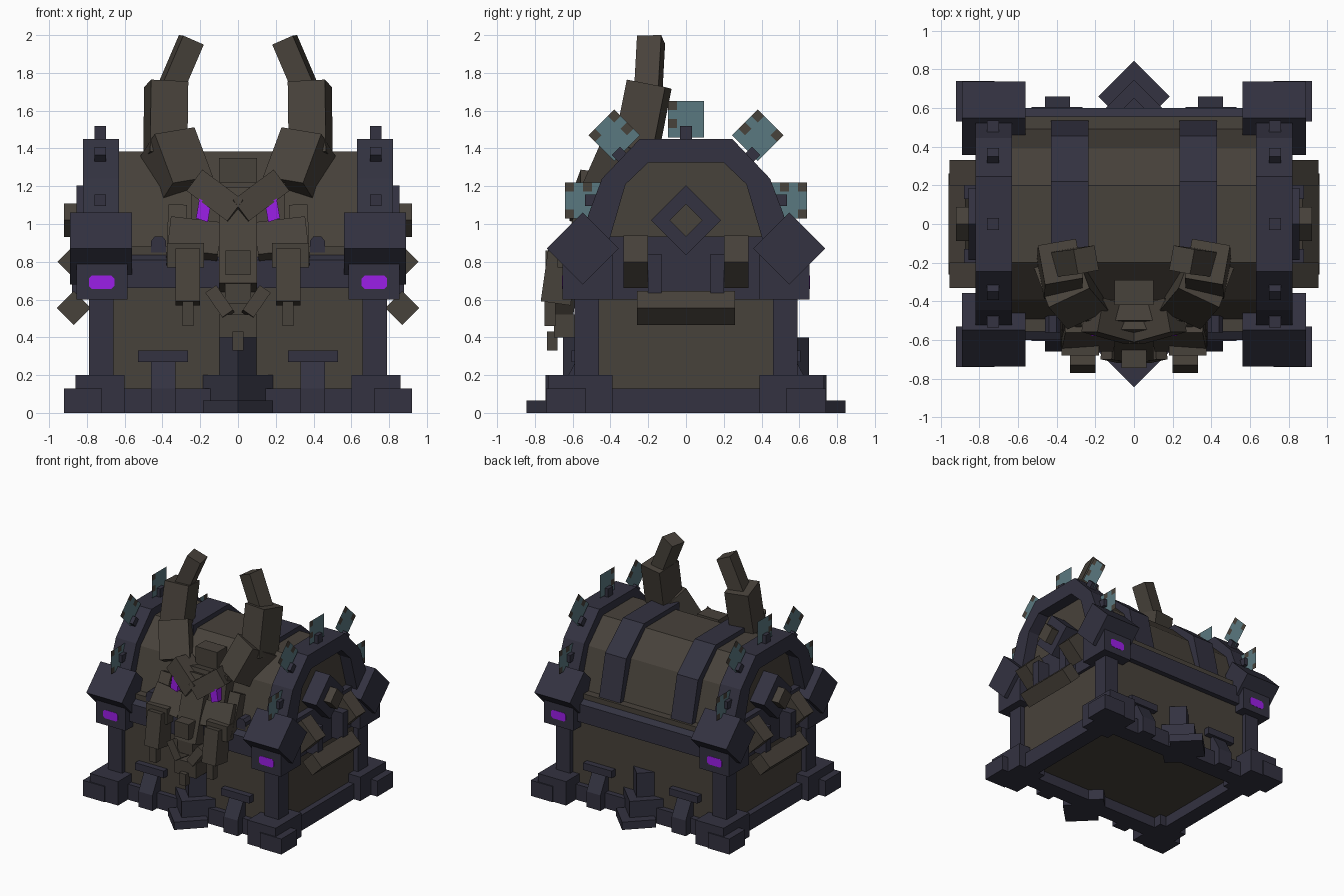
import bpy, bmesh, math
from mathutils import Matrix, Vector

old = bpy.data.objects.get("Cube")
if old:
    bpy.data.objects.remove(old, do_unlink=True)


def material(name, rgb):
    m = bpy.data.materials.new(name)
    m.use_nodes = True
    col = (*rgb, 1)
    m.diffuse_color = col
    bsdf = next(n for n in m.node_tree.nodes if n.type == 'BSDF_PRINCIPLED')
    bsdf.inputs["Base Color"].default_value = col
    return m


BROWN = material("aged brown", (0.064, 0.054, 0.043))
SLATE = material("dark slate", (0.033, 0.032, 0.052))
PURPLE = material("glowing purple", (0.35, 0.014, 0.85))
TEAL = material("crystal teal", (0.102, 0.188, 0.216))


def finish(name, bm, mats, mirror=""):
    """Turn a bmesh into an object, mirrored over the named axes."""
    bmesh.ops.recalc_face_normals(bm, faces=bm.faces)
    me = bpy.data.meshes.new(name)
    bm.to_mesh(me)
    bm.free()
    for m in mats:
        me.materials.append(m)
    ob = bpy.data.objects.new(name, me)
    bpy.context.collection.objects.link(ob)
    if mirror:
        mod = ob.modifiers.new("Mirror", 'MIRROR')
        mod.use_axis = ('x' in mirror, 'y' in mirror, False)
        mod.use_mirror_merge = False


def block(name, mat, matrix, size, mirror=""):
    bm = bmesh.new()
    bmesh.ops.create_cube(bm, size=1, matrix=matrix @ Matrix.Diagonal((*size, 1)))
    finish(name, bm, [mat], mirror)


def box(name, mat, x, y, z, mirror=""):
    """Axis-aligned box from its ranges."""
    c = [(r[0] + r[1]) / 2 for r in (x, y, z)]
    block(name, mat, Matrix.Translation(c), [r[1] - r[0] for r in (x, y, z)], mirror)


def diamond(name, mat, centre, axis, length, half, mirror=""):
    """Square bar along an axis, turned 45 degrees; half = half diagonal."""
    s = half * math.sqrt(2)
    size = [length if a == axis else s for a in 'XYZ']
    m = Matrix.Translation(centre) @ Matrix.Rotation(math.pi / 4, 4, axis)
    block(name, mat, m, size, mirror)


def beam(name, mat, p0, p1, w, d, mirror="", roll=0):
    """Box running from p0 to p1, depth facing the front, rolled in degrees."""
    p0, p1 = Vector(p0), Vector(p1)
    t = (p1 - p0).normalized()
    f = Vector((0, -1, 0))
    f = (f - t * f.dot(t)).normalized()
    m = Matrix((t.cross(f), -f, -t)).transposed()
    m = Matrix.Rotation(math.radians(roll), 3, t) @ m
    block(name, mat, Matrix.Translation((p0 + p1) / 2) @ m.to_4x4(),
          (w, d, (p1 - p0).length), mirror)


def prism(name, mat, pts, a, b, axis='x', mirror=""):
    """Extrude a (y, z) profile along x, or an (x, z) profile along y."""
    bm = bmesh.new()
    place = (lambda p, t: (t, *p)) if axis == 'x' else (lambda p, t: (p[0], t, p[1]))
    face = bm.faces.new([bm.verts.new(place(p, a)) for p in pts])
    ext = bmesh.ops.extrude_face_region(bm, geom=[face], use_keep_orig=True)
    for v in ext["geom"]:
        if isinstance(v, bmesh.types.BMVert):
            v.co = place((v.co.y if axis == 'x' else v.co.x, v.co.z), b)
    finish(name, bm, [mat], mirror)


def both(pts):
    """Complete a half profile symmetrically."""
    return pts + [(-y, z) for y, z in reversed(pts)]


# Chest body and base frame
box("chest_body", BROWN, (-.75, .75), (-.555, .555), (.09, .88))
box("base_bar_long", SLATE, (-.8, .8), (.46, .6), (0, .13), "y")
box("base_bar_side", SLATE, (.66, .8), (-.5, .5), (0, .13), "x")
box("corner_feet", SLATE, (.72, .92), (.53, .74), (0, .13), "xy")
box("post_feet", SLATE, (.6, .86), (.39, .73), (0, .2), "xy")
box("corner_posts", SLATE, (.66, .79), (.46, .59), (.13, .66), "xy")

# Rim between body and lid
prism("rim_long", SLATE, [(.45, .66), (.6, .66), (.6, .81), (.5, .87), (.45, .87)],
      -.76, .76, mirror="y")
box("rim_side", SLATE, (.6, .775), (-.5, .5), (.6, .935), "x")
prism("rim_knobs", SLATE, [(.38, .85), (.46, .85), (.46, .91), (.44, .935),
                           (.4, .935), (.38, .91)], -.56, -.46, 'y', "x")

# Corner blocks with gems
diamond("corner_caps", SLATE, (.725, .547, .87), 'X', .33, .19, "xy")
box("gem_blocks", SLATE, (.585, .855), (.39, .655), (.6, .87), "xy")
gem = [(.655, .672), (.67, .657), (.775, .657), (.79, .672),
       (.79, .712), (.775, .727), (.67, .727), (.655, .712)]
prism("gems", PURPLE, gem, .65, .657, 'y', "xy")

# Lid, straps and end arches
prism("lid", BROWN, both([(.5, .85), (.39, 1.2), (.2, 1.385)]), -.72, .72)
prism("lid_straps", SLATE, [(.55, .82), (.455, 1.22), (.22, 1.425), (-.25, 1.425),
                            (-.25, 1.34), (.18, 1.34), (.36, 1.18), (.46, .82)],
      .235, .43, mirror="x")
prism("end_arches", SLATE, both([(.57, .85), (.517, 1.05), (.445, 1.24), (.245, 1.45)]) +
      [(-.425, .85), (-.4, .935), (-.32, 1.21), (-.2, 1.325),
       (.2, 1.325), (.32, 1.21), (.4, .935), (.425, .85)], .63, .82, mirror="x")

# Crystals on the arches
for label, a, cy, cz, sy, sz in (("top", 0, 0, 1.555, 0, 1.475),
                                 ("upper", 45, .38, 1.47, .34, 1.355),
                                 ("side", 90, .545, 1.125, .49, 1.125)):
    r = math.radians(a)
    axes = "xy" if a else "x"
    # local u is tangent to the arch, local v points outward
    rot = Matrix(((0, 0, 1), (math.cos(r), math.sin(r), 0),
                  (-math.sin(r), math.cos(r), 0))).to_4x4()
    bm = bmesh.new()
    bmesh.ops.create_grid(bm, x_segments=4, y_segments=4, size=.096)
    for f in bm.faces:
        c = f.calc_center_median()
        outer_corner = c.y > .05 and (c.x < -.05 or a and c.x > .05)
        low_edge = c.x < -.05 and -.05 < c.y < 0
        f.material_index = 1 if outer_corner or low_edge else 0
    bm.transform(Matrix.Translation((.73, cy, cz)) @ rot)
    finish("crystal_" + label, bm, [TEAL, BROWN], axes)
    block("crystal_socket_" + label, SLATE,
          Matrix.Translation((.73, sy, sz)) @ rot, (.062, .09, .062), axes)

# End emblems and handles
diamond("emblem_frame", SLATE, (.78, 0, 1.02), 'X', .15, .185, "x")
diamond("emblem_core", BROWN, (.82, 0, 1.02), 'X', .2, .088, "x")
diamond("handle_arms", BROWN, (.815, .265, .8), 'Y', .13, .14, "xy")
diamond("handle_bar", BROWN, (.87, 0, .555), 'Y', .52, .09, "x")
box("handle_prongs", SLATE, (.74, .88), (.13, .2), (.61, .84), "xy")

# Stepped ornaments and T brackets, front and back
diamond("ornament_slab", SLATE, (0, .66, .0325), 'Z', .065, .185, "y")
diamond("ornament_middle", SLATE, (0, .56, .1), 'Z', .2, .185, "y")
diamond("ornament_top", SLATE, (0, .52, .3), 'Z', .2, .132, "y")
prism("bracket_stem", SLATE, [(.5, 0), (.66, 0), (.66, .13), (.585, .27), (.5, .27)],
      .33, .46, mirror="xy")
box("bracket_cap", SLATE, (.265, .53), (.5, .605), (.27, .33), "xy")

# Horns
beam("horn_root", BROWN, (.28, -.385, 1.17), (.377, -.27, 1.43), .235, .27, "x", -27)
beam("horn_middle", BROWN, (.385, -.27, 1.36), (.38, -.195, 1.74), .2, .21, "x", -10)
beam("horn_tip", BROWN, (.365, -.2, 1.7), (.247, -.185, 1.975), .12, .13, "x", -10)

# Face
beam("head", BROWN, (0, -.4, 1.2), (0, -.5, .68), .5, .2)
box("forehead", BROWN, (-.1, .1), (-.42, -.29), (1.15, 1.35))
beam("brows", BROWN, (0, -.53, 1.06), (.215, -.47, 1.22), .14, .18, "x")
prism("eyes", PURPLE, [(.145, 1.1), (.205, 1.135), (.222, 1.03), (.16, 1.01)],
      -.58, -.5, 'y', "x")
beam("nose", BROWN, (0, -.46, 1.17), (0, -.62, .66), .2, .18)
box("nose_tip", BROWN, (-.065, .065), (-.745, -.6), (.73, .86))
beam("cheeks", BROWN, (.225, -.5, .99), (.245, -.6, .82), .27, .14, "x")
beam("cheek_sides", BROWN, (.32, -.42, 1.07), (.33, -.56, .76), .1, .16, "x")
box("jaw_blocks", BROWN, (.18, .375), (-.68, -.5), (.77, .9), "x")
beam("jaw_tusks", BROWN, (.265, -.65, .86), (.265, -.69, .58), .13, .16, "x")
box("tusk_tips", BROWN, (.235, .295), (-.75, -.69), (.46, .59), "x")
box("upper_lip", BROWN, (-.07, .07), (-.7, -.5), (.58, .7))
beam("lips", BROWN, (.05, -.66, .52), (.14, -.64, .65), .07, .12, "x")
box("chin", BROWN, (-.1, .1), (-.7, -.54), (.4, .52))
box("chin_tip", BROWN, (-.03, .03), (-.735, -.68), (.33, .43))
